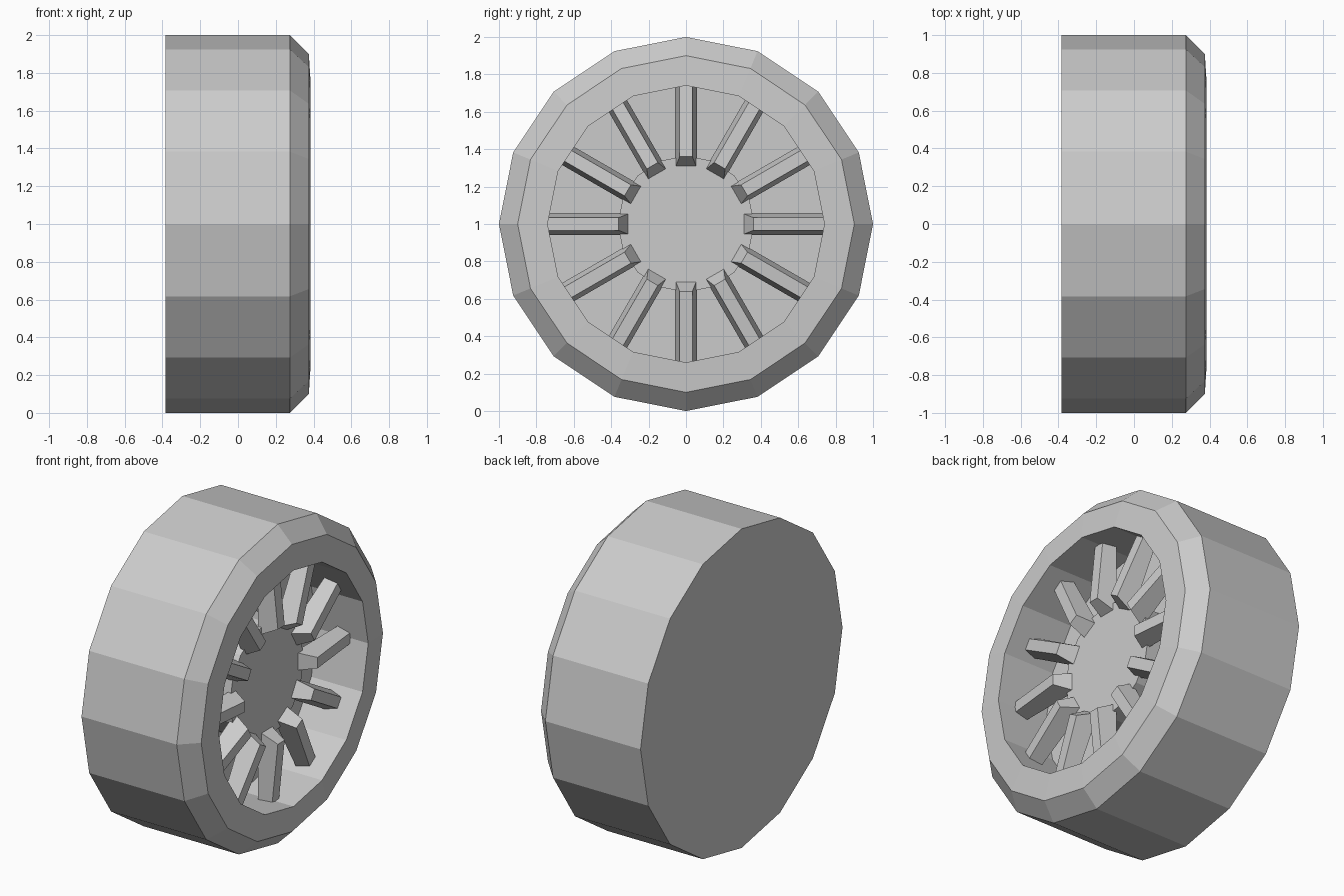
import bpy, bmesh, math
from mathutils import Matrix

if "Cube" in bpy.data.objects:
    bpy.data.objects.remove(bpy.data.objects["Cube"], do_unlink=True)

SIDES, SPOKES = 16, 12
CENTRE = Matrix.Translation((0, 0, 1))

grey = bpy.data.materials.new("plain grey")
grey.use_nodes = True
colour = (0.6, 0.6, 0.6, 1)
grey.diffuse_color = colour
grey.node_tree.nodes["Principled BSDF"].inputs["Base Color"].default_value = colour


def finish(name, bm):
    bmesh.ops.recalc_face_normals(bm, faces=bm.faces)
    mesh = bpy.data.meshes.new(name)
    bm.to_mesh(mesh)
    bm.free()
    mesh.materials.append(grey)
    obj = bpy.data.objects.new(name, mesh)
    bpy.context.collection.objects.link(obj)
    return obj


def lathe(name, profile):
    """Turn (x, radius) points about the axle; both ends are capped."""
    bm = bmesh.new()
    rings = []
    for x, r in profile:
        angles = [math.tau * i / SIDES for i in range(SIDES)]
        rings.append([bm.verts.new((x, r * math.sin(a), 1 + r * math.cos(a))) for a in angles])
    for a, b in zip(rings, rings[1:]):
        for i in range(SIDES):
            j = (i + 1) % SIDES
            bm.faces.new((a[i], a[j], b[j], b[i]))
    bm.faces.new(rings[0])
    bm.faces.new(rings[-1])
    return finish(name, bm)


# Tyre with chamfered shoulder, recessed wheel well and raised hub
lathe("wheel_body", [(-0.385, 1), (0.275, 1), (0.375, 0.9), (0.385, 0.74),
                     (0.03, 0.74), (0.03, 0.365), (0.2, 0.365)])

# Tapered spokes around the hub
for k in range(SPOKES):
    bm = bmesh.new()
    # each end: radius and x of its back and front edges
    ends = [((0.3, 0.18), (0.36, 0.3)), ((0.745, 0.18), (0.745, 0.26))]
    loops = []
    for (rb, xb), (rf, xf) in ends:
        loops.append([bm.verts.new(p) for p in (
            (xb, -0.058, rb), (xb, 0.058, rb), (xf, 0.034, rf), (xf, -0.034, rf))])
    for i in range(4):
        j = (i + 1) % 4
        bm.faces.new((loops[0][i], loops[0][j], loops[1][j], loops[1][i]))
    for loop in loops:
        bm.faces.new(loop)
    bm.transform(CENTRE @ Matrix.Rotation(math.tau * k / SPOKES, 4, "X"))
    finish(f"spoke_{k + 1}", bm)
